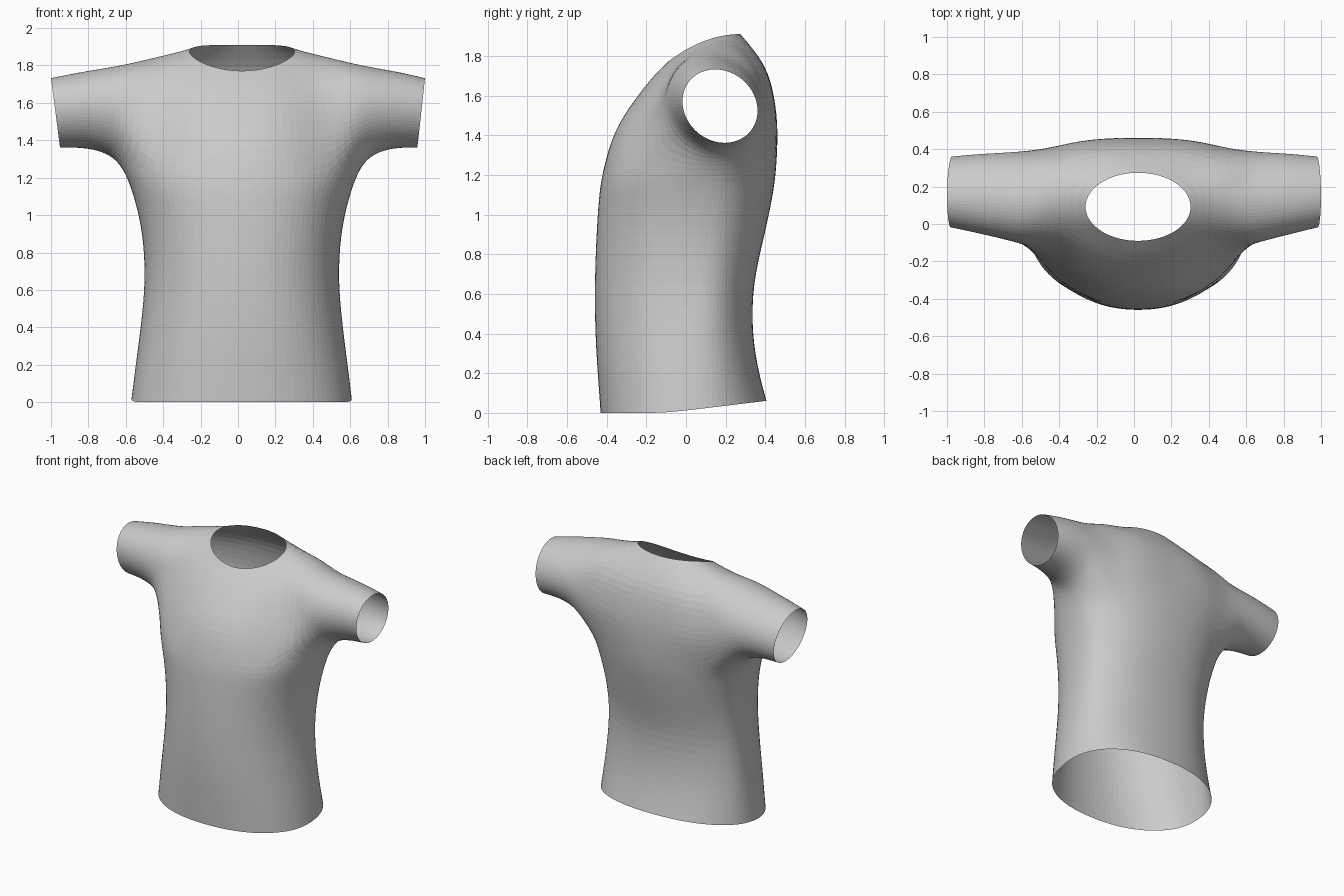
import bpy, bmesh
from math import sin, cos, radians, copysign

if "Cube" in bpy.data.objects:
    bpy.data.objects.remove(bpy.data.objects["Cube"])

# Torso rings: z, half width, front y, back y
TORSO = [(0.0, .595, -.435, .41), (.2, .572, -.45, .37), (.4, .545, -.463, .335),
         (.65, .519, -.466, .338), (.9, .533, -.457, .40), (1.08, .575, -.445, .438),
         (1.2, .615, -.43, .457)]
# Chest and shoulder-blade rows: z, front (x, y) points, back (x, y) points
CHEST = [(1.42, [(0, -.37), (.14, -.362), (.29, -.31), (.47, -.19)],
          [(.50, .408), (.31, .455), (.15, .465), (0, .466)]),
         (1.58, [(0, -.262), (.14, -.252), (.28, -.215), (.455, -.125)],
          [(.48, .398), (.30, .44), (.14, .449), (0, .449)])]
# Yoke ring round the neck, front centre to back centre
YOKE = [(0, -.167, 1.70), (.13, -.157, 1.703), (.27, -.122, 1.717), (.42, -.055, 1.737),
        (.44, .02, 1.80), (.45, .085, 1.835), (.45, .15, 1.849), (.45, .215, 1.846),
        (.44, .285, 1.82), (.42, .36, 1.757), (.27, .40, 1.752), (.13, .408, 1.755),
        (0, .408, 1.755)]
# Sleeve rings: top x, top z, bottom x, bottom z, front y, back y
SLEEVE = [(.58, 1.818, .66, 1.285, -.108, .388), (.72, 1.79, .735, 1.335, -.078, .381),
          (.86, 1.767, .84, 1.358, -.048, .374), (1.0, 1.736, .955, 1.358, -.018, .361)]


def ring_angles():
    """Slightly squared sine and cosine for the 13 columns of half a ring."""
    for i in range(13):
        c, s = cos(radians(15 * i)), sin(radians(15 * i))
        yield i, c, s


def build_half(bm, side):
    def vert(x, y, z):
        # the body sits slightly right of centre, the cuffs do not
        return bm.verts.new((side * x + .022 * max(0, 1 - x ** 4), y, z))

    def quads(a, b):
        for i in range(len(a) - 1):
            if None not in (a[i], a[i + 1], b[i], b[i + 1]):
                bm.faces.new((a[i], a[i + 1], b[i + 1], b[i]))

    rows = []
    # body tube
    for z, w, front, back in TORSO:
        row = []
        mid = .02 + .08 * z / 1.2
        for i, c, s in ring_angles():
            p = .9
            y = mid - copysign(abs(c) ** p, c) * ((mid - front) if c > 0 else (back - mid))
            hem = max(0, y + .1) * .12 if z == 0 else 0
            row.append(vert(w * s ** p if 0 < i < 12 else 0, y, z + hem))
        rows.append(row)
    # chest and back, leaving the armhole open
    for z, front, back in CHEST:
        rows.append([vert(x, y, z) for x, y in front] + [None] * 5 +
                    [vert(x, y, z) for x, y in back])
    rows.append([vert(*p) for p in YOKE])
    # neck rim
    rows.append([vert(.284 * s if 0 < i < 12 else 0, .092 - .184 * c,
                      1.876 - .07 * c - .036 * c * c) for i, c, s in ring_angles()])
    for a, b in zip(rows[:6], rows[1:7]):
        quads(a, b)
    for a, b in zip(rows[6:9], rows[7:10]):
        quads(a[:4], b[:4])
        quads(a[9:], b[9:])
    quads(rows[9], rows[10])
    # sleeve, starting at the armhole loop
    loop = (rows[6][3:10] + [rows[7][9], rows[8][9]] +
            rows[9][3:10][::-1] + [rows[8][3], rows[7][3]])
    for tx, tz, bx, bz, fy, by in SLEEVE:
        ring = []
        for k in range(18):
            a = radians(-150 + 20 * k)
            t = (sin(a) + 1) / 2
            y = (fy + by) / 2 + (by - fy) / 2 * 1.01 * cos(a) - .025 * sin(a)
            ring.append(vert(bx + (tx - bx) * t, y, bz + (tz - bz) * t))
        quads(loop + loop[:1], ring + ring[:1])
        loop = ring


bm = bmesh.new()
for side in (1, -1):
    build_half(bm, side)
bmesh.ops.remove_doubles(bm, verts=bm.verts, dist=.0005)
bmesh.ops.recalc_face_normals(bm, faces=bm.faces)
mesh = bpy.data.meshes.new("shirt")
bm.to_mesh(mesh)
bm.free()
shirt = bpy.data.objects.new("shirt", mesh)
bpy.context.collection.objects.link(shirt)
sub = shirt.modifiers.new("cloth_smoothing", 'SUBSURF')
sub.levels = sub.render_levels = 2
